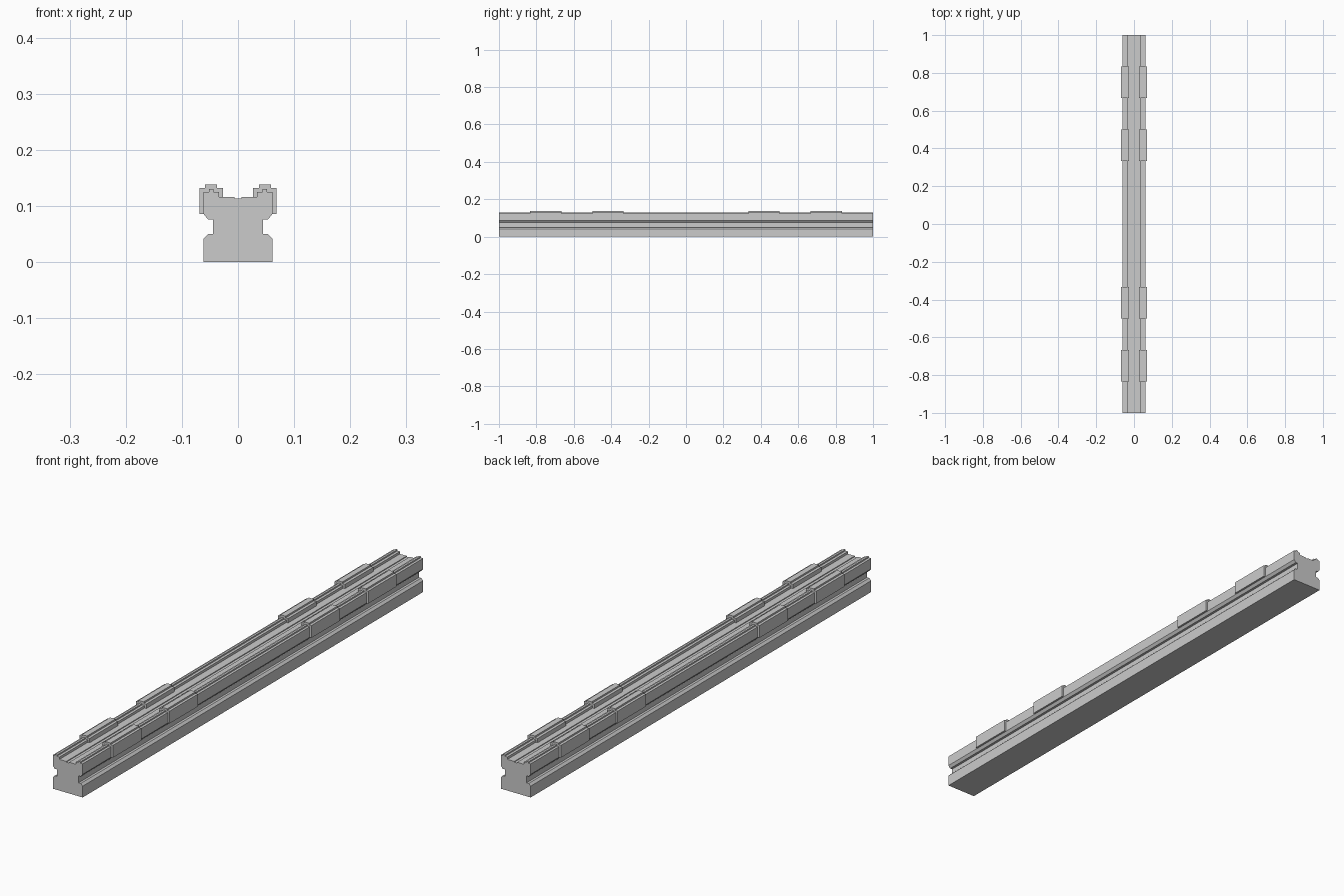
import bpy, bmesh

if "Cube" in bpy.data.objects:
    bpy.data.objects.remove(bpy.data.objects["Cube"])


def extrude_profile(name, points, spans):
    """Extrude a closed XZ outline along y for every (start, end) span."""
    bm = bmesh.new()
    for y0, y1 in spans:
        face = bm.faces.new([bm.verts.new((x, y0, z)) for x, z in points])
        ext = bmesh.ops.extrude_face_region(bm, geom=[face], use_keep_orig=True)
        moved = [v for v in ext["geom"] if isinstance(v, bmesh.types.BMVert)]
        bmesh.ops.translate(bm, verts=moved, vec=(0, y1 - y0, 0))
    bmesh.ops.recalc_face_normals(bm, faces=bm.faces)
    mesh = bpy.data.meshes.new(name)
    bm.to_mesh(mesh)
    bm.free()
    obj = bpy.data.objects.new(name, mesh)
    bpy.context.collection.objects.link(obj)
    return obj


# Rail body: right half of the section, from the foot up to the centre groove
half = [
    (0.0615, 0), (0.0615, 0.042), (0.0535, 0.05), (0.0445, 0.05),
    (0.0445, 0.076), (0.0535, 0.076), (0.0615, 0.086), (0.0615, 0.125),
    (0.052, 0.125), (0.052, 0.130), (0.044, 0.130), (0.044, 0.125),
    (0.034, 0.125), (0.034, 0.116), (0.006, 0.116), (0.006, 0.113),
]
section = half + [(-x, z) for x, z in reversed(half)]
extrude_profile("rail_body", section, [(-1, 1)])

# Raised sleeves wrapped over both top ridges
sleeve = [
    (0.069, 0.086), (0.069, 0.132), (0.059, 0.132), (0.059, 0.138),
    (0.0375, 0.138), (0.0375, 0.132), (0.027, 0.132), (0.027, 0.115),
    (0.058, 0.115), (0.058, 0.086),
]
spans = [(1 / 3, 1 / 2), (2 / 3, 5 / 6)]
spans += [(-b, -a) for a, b in spans]
for side, label in ((1, "right"), (-1, "left")):
    extrude_profile(f"ridge_sleeves_{label}", [(side * x, z) for x, z in sleeve], spans)
